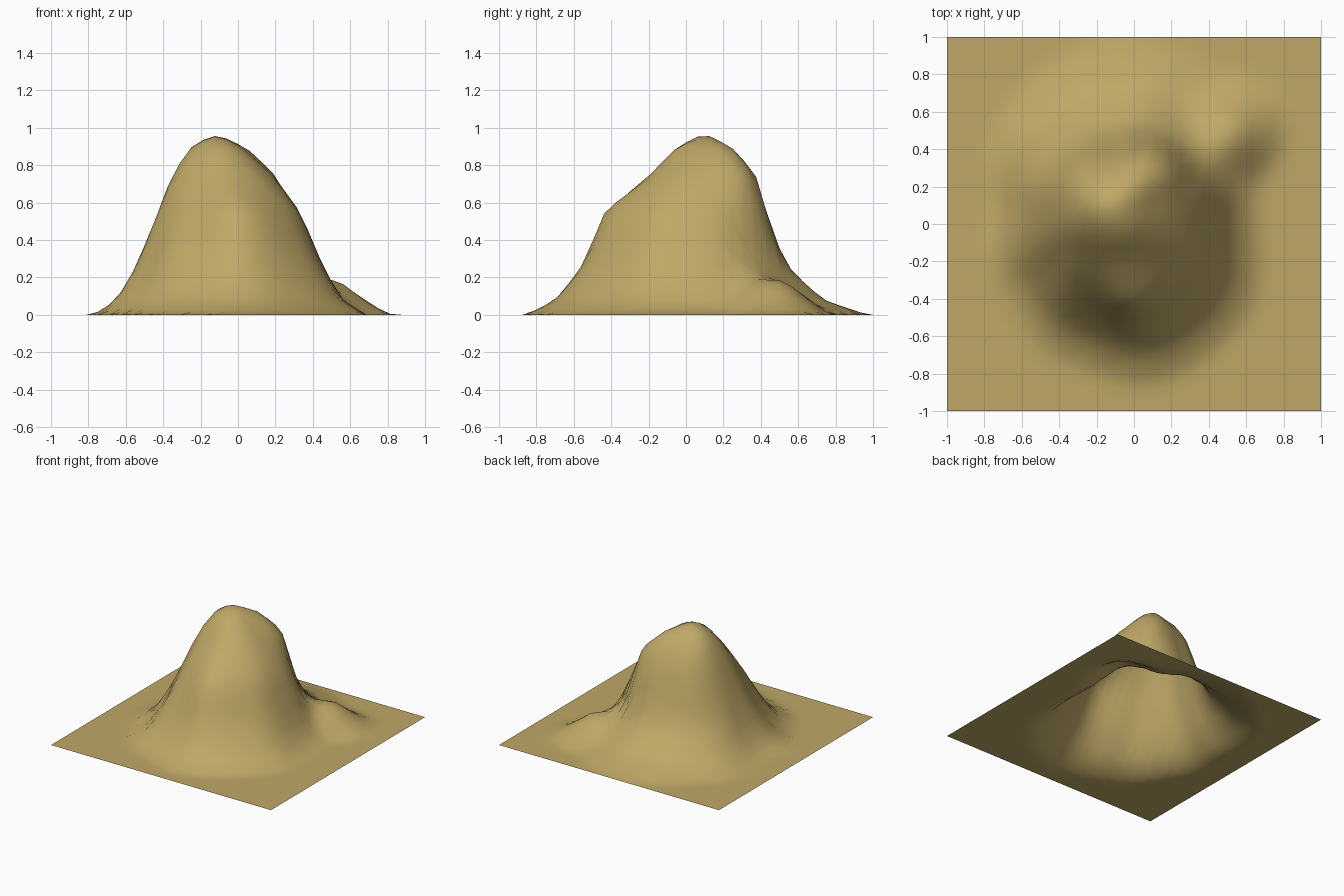
import bpy, bmesh, math

if "Cube" in bpy.data.objects:
    bpy.data.objects.remove(bpy.data.objects["Cube"])

CELLS = 32
PEAK = (-0.125, 0.10)
LEVELS = [0.97, 0.9, 0.75, 0.55, 0.27, 0.08, 0.0]

# Slope profiles: compass angle -> distance from the peak at each level
SLOPES = [
    (0,   [0, .14, .31, .46, .575, .67, .80]),
    (38,  [0, .20, .38, .43, .49, .64, .86]),
    (52,  [0, .19, .35, .41, .48, .66, .90]),
    (68,  [0, .14, .29, .355, .46, .67, .90]),
    (90,  [0, .12, .24, .30, .39, .62, .87]),
    (135, [0, .13, .24, .30, .39, .57, .76]),
    (180, [0, .13, .23, .30, .41, .51, .63]),
    (219, [0, .13, .25, .34, .47, .60, .74]),
    (253, [0, .14, .26, .41, .58, .71, .87]),
    (286, [0, .16, .30, .56, .665, .82, .98]),
    (318, [0, .16, .32, .51, .64, .79, .94]),
]


def smooth(t):
    t = max(0.0, min(1.0, t))
    return t * t * (3 - 2 * t)


def radii(angle):
    """Blend the two neighbouring slope profiles."""
    ring = SLOPES + [(360, SLOPES[0][1])]
    for (a0, r0), (a1, r1) in zip(ring, ring[1:]):
        if a0 <= angle <= a1:
            t = smooth((angle - a0) / (a1 - a0))
            return [p + (q - p) * t for p, q in zip(r0, r1)]
    return SLOPES[0][1]


def height(x, y):
    dx, dy = x - PEAK[0], y - PEAK[1]
    d = math.hypot(dx, dy)
    rs = radii(math.degrees(math.atan2(dy, dx)) % 360)
    z = 0.0
    for i in range(len(rs) - 1):
        if rs[i] <= d <= rs[i + 1]:
            t = (d - rs[i]) / (rs[i + 1] - rs[i])
            z = LEVELS[i] + (LEVELS[i + 1] - LEVELS[i]) * t
            break
    # small foothill at the back right
    hill = 0.15 * smooth(1 - math.hypot(x - 0.53, y - 0.49) / 0.32)
    return z + hill


# Mountain: flat grid raised into the peak, open underneath
bm = bmesh.new()
bmesh.ops.create_grid(bm, x_segments=CELLS, y_segments=CELLS, size=1.0)
for v in bm.verts:
    if max(abs(v.co.x), abs(v.co.y)) < 0.99:
        v.co.z = height(v.co.x, v.co.y)
for f in bm.faces:
    f.smooth = True
# soften the breaks between the slope bands
inner = [v for v in bm.verts if 0.01 < v.co.z < 0.93]
bmesh.ops.smooth_vert(bm, verts=inner, factor=0.3, use_axis_z=True)
mesh = bpy.data.meshes.new("mountain")
bm.to_mesh(mesh)
bm.free()
mountain = bpy.data.objects.new("mountain", mesh)
bpy.context.collection.objects.link(mountain)

# Sandy earth colour
earth = bpy.data.materials.new("earth")
earth.diffuse_color = (0.52, 0.39, 0.135, 1)
earth.use_nodes = True
earth.node_tree.nodes["Principled BSDF"].inputs["Base Color"].default_value = earth.diffuse_color
mesh.materials.append(earth)
